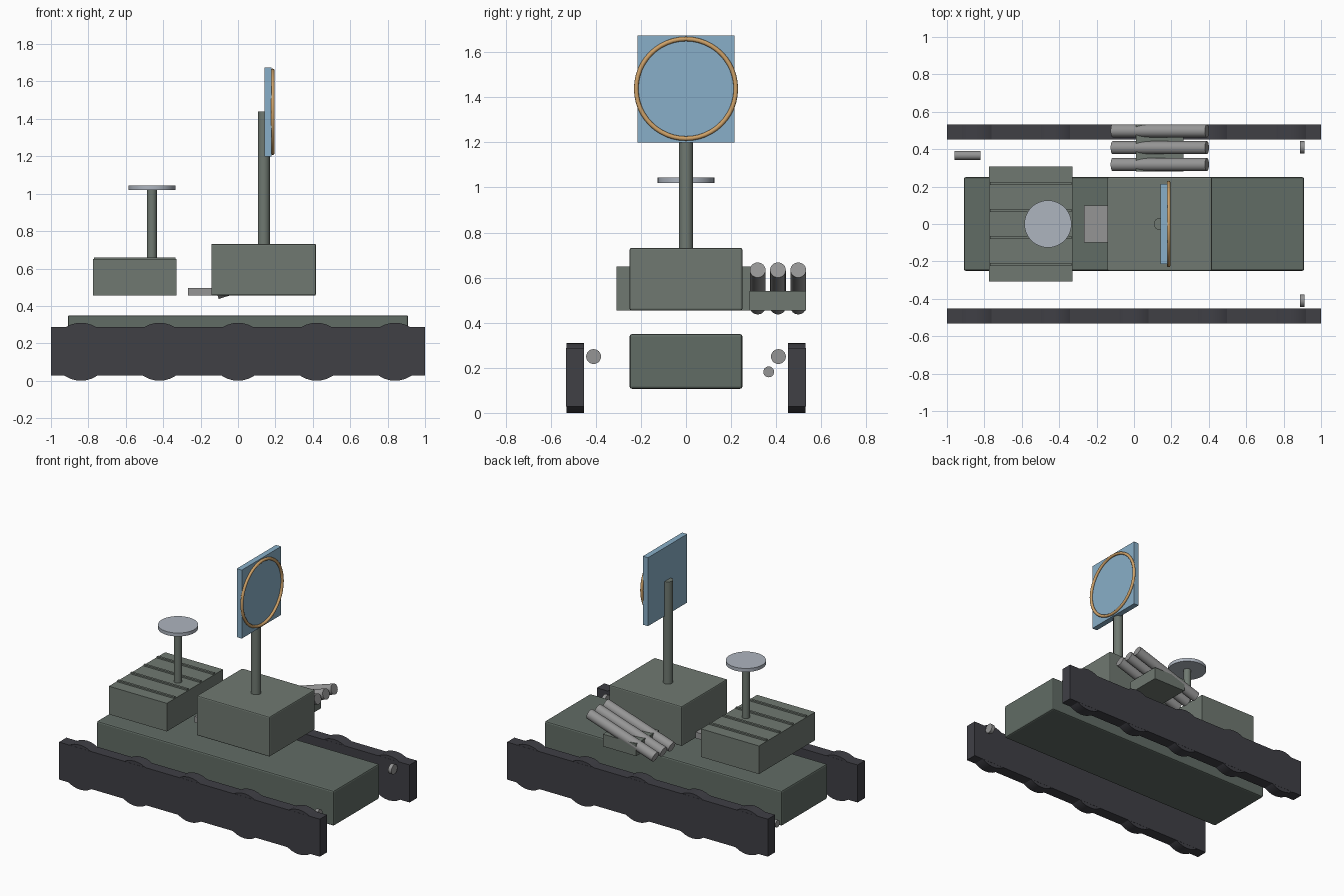
import bpy
from math import radians, pi

if "Cube" in bpy.data.objects:
    bpy.data.objects.remove(bpy.data.objects["Cube"])


def mat(name, r, g, b):
    m = bpy.data.materials.new(name)
    m.diffuse_color = (r, g, b, 1)
    m.use_nodes = True
    m.node_tree.nodes["Principled BSDF"].inputs["Base Color"].default_value = m.diffuse_color
    return m


GREEN = mat("green_grey", 0.16, 0.19, 0.165)
HULL = mat("dark_green", 0.12, 0.15, 0.13)
DARK = mat("track_rubber", 0.05, 0.05, 0.06)
STEEL = mat("steel", 0.30, 0.30, 0.30)
PALE = mat("pale_steel", 0.42, 0.46, 0.52)
BLUE = mat("panel_blue", 0.25, 0.43, 0.58)
ORANGE = mat("ring_orange", 0.62, 0.36, 0.14)


def finish(name, material):
    o = bpy.context.object
    o.name = name
    o.data.materials.append(material)
    return o


def box(name, x, y, z, material, bevel=0):
    """Box from (min, max) ranges."""
    c = [(r[0] + r[1]) / 2 for r in (x, y, z)]
    bpy.ops.mesh.primitive_cube_add(size=1, location=c)
    o = finish(name, material)
    o.scale = [r[1] - r[0] for r in (x, y, z)]
    bpy.ops.object.transform_apply(location=False, rotation=False, scale=True)
    if bevel:
        b = o.modifiers.new("bevel", 'BEVEL')
        b.width, b.segments = bevel, 2
    return o


def cyl(name, loc, r, depth, material, rot=(0, 0, 0), n=24):
    bpy.ops.mesh.primitive_cylinder_add(vertices=n, radius=r, depth=depth,
                                        location=loc, rotation=rot)
    o = finish(name, material)
    bpy.ops.object.shade_smooth_by_angle(angle=radians(30))
    return o


# Hull
box("hull", (-0.91, 0.91), (-0.25, 0.25), (0.107, 0.35), HULL, 0.01)

# Tracks, road wheels and headlights on both sides
for s, side in ((-1, "right"), (1, "left")):
    y = s * 0.492
    box(f"track_{side}", (-1, 1), (y - 0.04, y + 0.04), (0.028, 0.288), DARK)
    for i in range(5):
        cyl(f"road_wheel_{side}_{i}", (-0.84 + 0.42 * i, y, 0.155), 0.155,
            0.078, DARK, (pi / 2, 0, 0), 32)
    cyl(f"headlight_{side}", (0.9, s * 0.41, 0.25), 0.033, 0.025, STEEL,
        (0, pi / 2, 0))

# Exhaust pipe
cyl("exhaust", (-0.89, 0.367, 0.182), 0.024, 0.14, STEEL, (0, pi / 2, 0))

# Rear equipment cabinet with roof ribs
box("rear_cabinet", (-0.775, -0.33), (-0.308, 0.308), (0.455, 0.65), GREEN)
for i in range(4):
    y = -0.216 + 0.144 * i
    box(f"roof_rib_{i}", (-0.77, -0.335), (y - 0.008, y + 0.008),
        (0.64, 0.66), GREEN)

# Disc antenna on its post
cyl("antenna_post", (-0.46, 0, 0.835), 0.026, 0.38, GREEN)
cyl("antenna_disc", (-0.46, 0, 1.032), 0.126, 0.024, PALE, n=40)

# Front cabinet with rear step
box("front_cabinet", (-0.143, 0.417), (-0.25, 0.25), (0.455, 0.732), GREEN, 0.008)
box("step", (-0.266, -0.13), (-0.098, 0.098), (0.455, 0.497), STEEL)

# Mast, square panel and ring
cyl("mast", (0.138, 0, 1.083), 0.032, 0.715, GREEN)
box("panel", (0.141, 0.18), (-0.215, 0.215), (1.2, 1.675), BLUE)
bpy.ops.mesh.primitive_torus_add(major_radius=0.221, minor_radius=0.01,
                                 major_segments=48, minor_segments=10,
                                 location=(0.185, 0, 1.438), rotation=(0, pi / 2, 0))
finish("panel_ring", ORANGE)
bpy.ops.object.shade_smooth()

# Tilted tube launcher on its bracket
box("tube_bracket", (0.01, 0.265), (0.282, 0.532), (0.455, 0.54), GREEN)
for i in range(3):
    cyl(f"tube_{i}", (0.138, 0.318 + 0.09 * i, 0.552), 0.035, 0.53, STEEL,
        (0, radians(90 - 18), 0))
